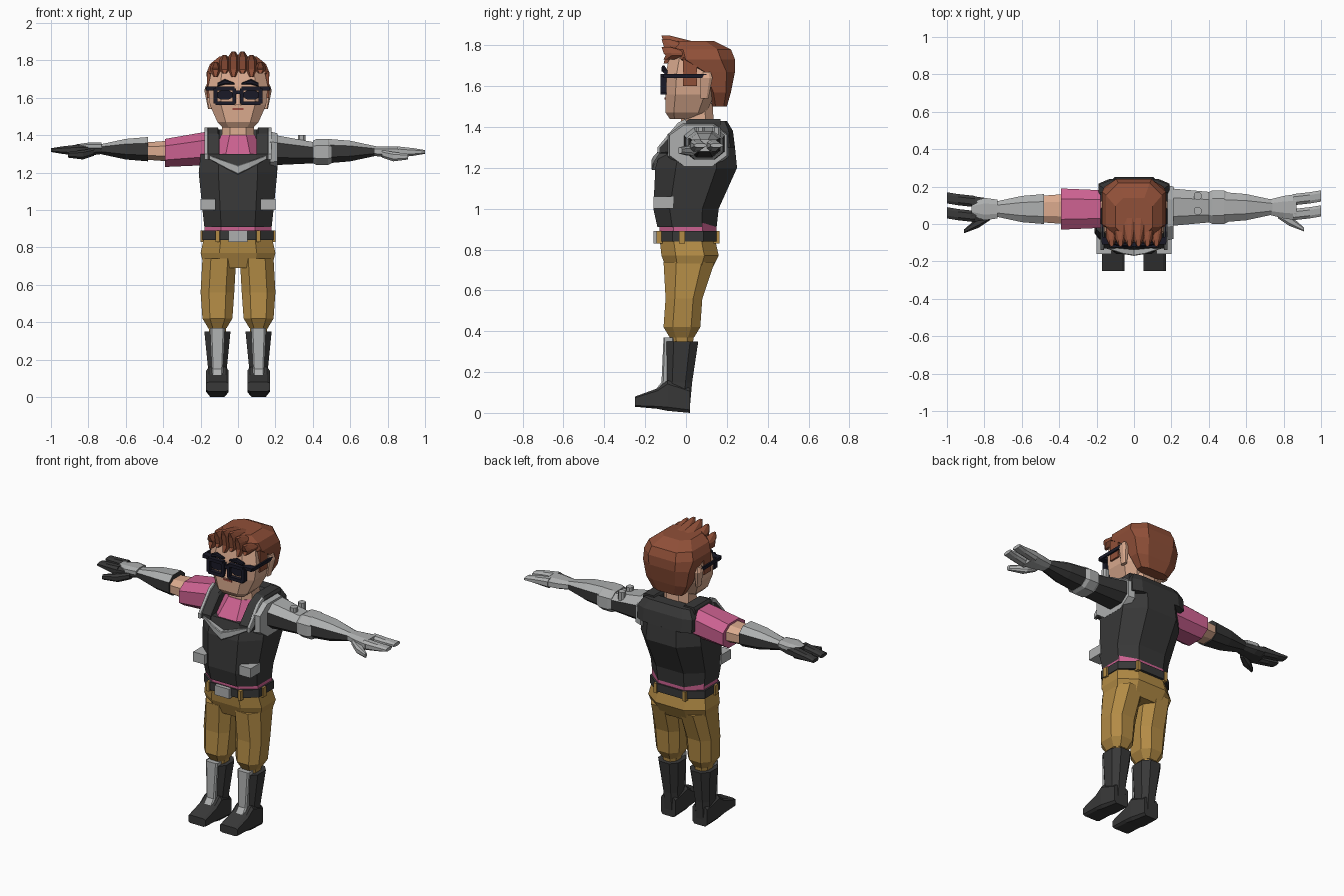
import bpy, bmesh, math
from mathutils import Vector

if "Cube" in bpy.data.objects:
    bpy.data.objects.remove(bpy.data.objects["Cube"])


def colour(name, red, green, blue):
    material = bpy.data.materials.new(name)
    material.use_nodes = True
    material.diffuse_color = (red, green, blue, 1)
    shader = material.node_tree.nodes["Principled BSDF"]
    shader.inputs["Base Color"].default_value = material.diffuse_color
    shader.inputs["Roughness"].default_value = .8
    return material


DARK = colour("charcoal", red=.04, green=.04, blue=.04)
BLACK = colour("black", red=.01, green=.01, blue=.02)
SILVER = colour("silver", red=.42, green=.43, blue=.43)
SKIN = colour("skin", red=.7, green=.4, blue=.27)
HAIR = colour("auburn", red=.28, green=.08, blue=.04)
PINK = colour("pink", red=.6, green=.12, blue=.28)
OCHRE = colour("ochre", red=.45, green=.26, blue=.06)
LIP = colour("lip red", red=.33, green=.07, blue=.05)

# Joints that the parts are measured from
GROUND = Vector((0, 0, 0))
LEG = Vector((.11, 0, 0))
WAIST = Vector((0, 0, .9))
COLLAR = Vector((.14, 0, 1.3))
CHIN = Vector((0, 0, 1.4))
LENS = CHIN + Vector((.07, -.11, .21))


def finish(name, bm, material, mirror, second=None, rule=None):
    bmesh.ops.recalc_face_normals(bm, faces=bm.faces)
    if rule:
        for face in bm.faces:
            face.material_index = int(rule(face.normal))
    mesh = bpy.data.meshes.new(name)
    bm.to_mesh(mesh)
    bm.free()
    mesh.materials.append(material)
    if second:
        mesh.materials.append(second)
    part = bpy.data.objects.new(name, mesh)
    bpy.context.scene.collection.objects.link(part)
    if mirror:
        part.modifiers.new("Mirror", 'MIRROR').use_mirror_merge = False


def cut(at, half, low, high, mid=0):
    """Cross-section: its place on the axis, half width about mid, and low to high."""
    return at, half, low, high, mid


def loft(name, material, axis, *cuts, origin=GROUND, chamfer=.25, side=1, mirror=False, **paint):
    """Skin chamfered rectangular cross-sections along an axis."""
    place = {'x': lambda t, a, b: (t * side, a, b),
             'y': lambda t, a, b: (a, t, b),
             'z': lambda t, a, b: (a, b, t)}[axis]
    bm, rings = bmesh.new(), []
    for at, half, low, high, mid in cuts:
        tall, centre = (high - low) / 2, (high + low) / 2
        inset = 1 - 2 * chamfer
        quarter = [(inset, 1), (1, inset)]
        corners = quarter + [(a, -b) for a, b in reversed(quarter)]
        corners += [(-a, -b) for a, b in corners]
        rings.append([bm.verts.new(origin + Vector(place(at, mid + a * half, centre + b * tall)))
                      for a, b in corners])
    for lower, upper in zip(rings, rings[1:]):
        for i in range(len(lower)):
            bm.faces.new((lower[i - 1], lower[i], upper[i], upper[i - 1]))
    bm.faces.new(rings[0])
    bm.faces.new(rings[-1])
    finish(name, bm, material, mirror, **paint)


def box(name, material, centre, size, origin=GROUND, mirror=False):
    bm = bmesh.new()
    bmesh.ops.create_cube(bm, size=1)
    bmesh.ops.scale(bm, vec=size, verts=bm.verts)
    bmesh.ops.translate(bm, vec=origin + Vector(centre), verts=bm.verts)
    finish(name, bm, material, mirror)


# Trousers
loft("trouser_hips", OCHRE, 'z',
     cut(at=.69, half=.18, low=-.09, high=.12),
     cut(at=.77, half=.2, low=-.12, high=.16),
     cut(at=.86, half=.18, low=-.13, high=.14))
loft("trouser_leg", OCHRE, 'z',
     cut(at=.37, half=.05, low=-.08, high=.04),
     cut(at=.42, half=.08, low=-.11, high=.07),
     cut(at=.56, half=.09, low=-.1, high=.08),
     cut(at=.74, half=.09, low=-.11, high=.14, mid=-.01), origin=LEG, mirror=True)
loft("shin", OCHRE, 'z',
     cut(at=.3, half=.04, low=-.07, high=.03),
     cut(at=.4, half=.05, low=-.08, high=.04), origin=LEG, mirror=True)

# Boots with shin guards
loft("boot_shaft", DARK, 'z',
     cut(at=.04, half=.05, low=-.1, high=.02),
     cut(at=.15, half=.05, low=-.1, high=.03),
     cut(at=.35, half=.07, low=-.1, high=.06), origin=LEG, mirror=True)
loft("boot_foot", DARK, 'y',
     cut(at=-.25, half=.06, low=.03, high=.08),
     cut(at=-.14, half=.06, low=.02, high=.12),
     cut(at=-.09, half=.06, low=.01, high=.16),
     cut(at=.02, half=.05, low=0, high=.12), origin=LEG, chamfer=.12, mirror=True)
loft("shin_guard", SILVER, 'z',
     cut(at=.1, half=.03, low=-.16, high=-.05),
     cut(at=.15, half=.03, low=-.12, high=-.05),
     cut(at=.37, half=.04, low=-.11, high=-.06), origin=LEG, chamfer=.12, mirror=True)

# Belt
loft("belt", DARK, 'z',
     cut(at=-.06, half=.19, low=-.14, high=.16),
     cut(at=-.01, half=.19, low=-.14, high=.16), origin=WAIST)
box("belt_buckle", SILVER, centre=(0, -.14, -.04), size=(.1, .04, .06), origin=WAIST)
for place, x, y in [("front", .11, -.13), ("side", .19, -.02), ("back", .1, .15)]:
    box(f"{place}_belt_loop", OCHRE, centre=(x, y, -.04), size=(.02, .03, .06),
        origin=WAIST, mirror=True)

# Shirt
loft("shirt_hem", PINK, 'z',
     cut(at=-.03, half=.18, low=-.13, high=.15),
     cut(at=.03, half=.18, low=-.13, high=.15), origin=WAIST)
loft("shirt_collar", PINK, 'z',
     cut(at=.4, half=.13, low=-.11, high=.2),
     cut(at=.5, half=.09, low=-.03, high=.15), origin=WAIST)

# Armoured vest
loft("vest", DARK, 'z',
     cut(at=.01, half=.18, low=-.14, high=.15),
     cut(at=.1, half=.19, low=-.16, high=.16),
     cut(at=.3, half=.21, low=-.15, high=.25),
     cut(at=.4, half=.2, low=-.12, high=.24), origin=WAIST)
loft("vest_upper_back", DARK, 'z',
     cut(at=.4, half=.19, low=.08, high=.24),
     cut(at=.48, half=.19, low=.09, high=.23),
     cut(at=.53, half=.16, low=.13, high=.2), origin=WAIST, chamfer=.15)
loft("shoulder_strap", DARK, 'y',
     cut(at=-.13, half=.04, low=-.03, high=0),
     cut(at=-.04, half=.04, low=-.03, high=.11),
     cut(at=.02, half=.04, low=0, high=.14),
     cut(at=.17, half=.04, low=0, high=.14), origin=COLLAR, chamfer=.1, mirror=True)
loft("strap_trim", SILVER, 'y',
     cut(at=-.14, half=.01, low=-.03, high=0, mid=.03),
     cut(at=-.04, half=.01, low=.03, high=.12, mid=.03),
     cut(at=0, half=.01, low=.1, high=.14, mid=.03), origin=COLLAR, chamfer=.1, mirror=True)
loft("chest_chevron", SILVER, 'x',
     cut(at=0, half=.02, low=-.11, high=-.06, mid=-.15),
     cut(at=.06, half=.02, low=-.08, high=-.04, mid=-.14),
     cut(at=.15, half=.02, low=-.03, high=-.01, mid=-.11),
     origin=COLLAR * Vector((0, 0, 1)).z * 1 - Vector((COLLAR.x, 0, 0)), chamfer=.1, mirror=True)
box("vest_pouch", SILVER, centre=(.16, -.11, .13), size=(.08, .1, .06), origin=WAIST, mirror=True)

# Neck and face
loft("neck", SKIN, 'z',
     cut(at=-.05, half=.09, low=-.03, high=.14),
     cut(at=.12, half=.08, low=-.02, high=.13), origin=CHIN)
loft("head", SKIN, 'z',
     cut(at=.04, half=.08, low=-.08, high=.04),
     cut(at=.07, half=.11, low=-.1, high=.1),
     cut(at=.16, half=.15, low=-.1, high=.14),
     cut(at=.26, half=.16, low=-.1, high=.17),
     cut(at=.35, half=.14, low=-.08, high=.17), origin=CHIN, chamfer=.2)
loft("ear", SKIN, 'z',
     cut(at=.14, half=.01, low=.07, high=.11, mid=.15),
     cut(at=.24, half=.02, low=.07, high=.13, mid=.16),
     cut(at=.27, half=.01, low=.08, high=.12, mid=.16), origin=CHIN, mirror=True)
loft("nose", SKIN, 'z',
     cut(at=.16, half=.02, low=-.12, high=-.09),
     cut(at=.22, half=.01, low=-.1, high=-.09), origin=CHIN)
box("mouth", LIP, centre=(0, -.1, .14), size=(.06, .01, .01), origin=CHIN)
loft("eye", BLACK, 'y',
     cut(at=0, half=.04, low=-.02, high=.03),
     cut(at=.01, half=.04, low=-.02, high=.03), origin=LENS, mirror=True)
loft("eyebrow", BLACK, 'x',
     cut(at=-.05, half=.01, low=.06, high=.07),
     cut(at=0, half=.01, low=.06, high=.09),
     cut(at=.04, half=.01, low=.05, high=.07, mid=.01), origin=LENS, mirror=True)

# Glasses
for end, sign in [("inner", -1), ("outer", 1)]:
    box(f"glasses_{end}_rim", BLACK, centre=(sign * .05, 0, 0), size=(.02, .03, .08),
        origin=LENS, mirror=True)
for end, sign in [("lower", -1), ("upper", 1)]:
    box(f"glasses_{end}_rim", BLACK, centre=(0, 0, sign * .04), size=(.1, .03, .02),
        origin=LENS, mirror=True)
box("glasses_bridge", BLACK, centre=(-.07, 0, .02), size=(.04, .02, .02), origin=LENS)
box("glasses_hinge", BLACK, centre=(.07, .02, .04), size=(.06, .04, .02), origin=LENS, mirror=True)
box("glasses_temple", BLACK, centre=(.1, .11, .04), size=(.01, .2, .02), origin=LENS, mirror=True)

# Hair: main mass, sideburns and a row of upright tufts
loft("hair", HAIR, 'z',
     cut(at=.1, half=.1, low=.13, high=.2),
     cut(at=.17, half=.14, low=.11, high=.22),
     cut(at=.27, half=.16, low=.05, high=.24),
     cut(at=.33, half=.17, low=-.07, high=.24),
     cut(at=.38, half=.15, low=-.08, high=.22),
     cut(at=.42, half=.1, low=-.06, high=.14), origin=CHIN, chamfer=.22)
box("sideburn", HAIR, centre=(.15, .02, .27), size=(.03, .07, .14), origin=CHIN, mirror=True)
tufts = 6
for i in range(tufts):
    x = .24 * (i / (tufts - 1) - .5)
    tip = .45 - 4 * x * x
    loft(f"hair_tuft_{i}", HAIR, 'z',
         cut(at=.31 + i % 2 * .02, half=.01, low=-.11, high=-.06, mid=x),
         cut(at=.35, half=.03, low=-.1, high=.02, mid=x),
         cut(at=tip - .03, half=.03, low=-.11, high=.04, mid=x),
         cut(at=tip, half=.01, low=-.12, high=-.08, mid=x), origin=CHIN)


# Hands and forearms, shared by both arms
def plated(normal):
    return normal.z > .35


def arm(name, side, shoulder, hand_colour):
    def limb(part, material, *cuts, **options):
        loft(f"{name}_{part}", material, 'x', *cuts, origin=shoulder, side=side, **options)

    limb("forearm", DARK,
         cut(at=.48, half=.08, low=-.06, high=.07),
         cut(at=.6, half=.07, low=-.05, high=.06),
         cut(at=.74, half=.04, low=-.02, high=.03), second=SILVER, rule=plated)
    limb("palm", hand_colour,
         cut(at=.72, half=.04, low=-.02, high=.03),
         cut(at=.8, half=.06, low=-.03, high=.03),
         cut(at=.87, half=.07, low=-.03, high=.03))
    for finger, mid in [("outer", .05), ("inner", -.03)]:
        limb(f"{finger}_fingers", hand_colour,
             cut(at=.85, half=.03, low=-.03, high=.03, mid=mid - .01),
             cut(at=.94, half=.03, low=-.02, high=.02, mid=mid),
             cut(at=1, half=.03, low=-.01, high=.01, mid=mid + .01))
    limb("thumb", hand_colour,
         cut(at=.77, half=.02, low=-.03, high=.01, mid=-.04),
         cut(at=.83, half=.03, low=-.05, high=0, mid=-.07),
         cut(at=.91, half=.01, low=-.04, high=-.01, mid=-.12))
    return limb


# Right arm: short sleeve, bare elbow, gloved hand
limb = arm("right", -1, Vector((0, .08, 1.32)), DARK)
limb("sleeve", PINK,
     cut(at=.16, half=.1, low=-.08, high=.1),
     cut(at=.39, half=.11, low=-.09, high=.06))
limb("elbow", SKIN,
     cut(at=.37, half=.08, low=-.06, high=.05),
     cut(at=.51, half=.07, low=-.05, high=.04))
limb("hand_plate", SILVER,
     cut(at=.73, half=.05, low=0, high=.04),
     cut(at=.8, half=.06, low=0, high=.04),
     cut(at=.87, half=.03, low=0, high=.03))

# Left arm: fully armoured
limb = arm("left", 1, Vector((0, .09, 1.31)), SILVER)
limb("shoulder_ring", SILVER,
     cut(at=.17, half=.15, low=-.11, high=.11, mid=-.03),
     cut(at=.21, half=.14, low=-.1, high=.1, mid=-.03))
limb("upper_arm", DARK,
     cut(at=.2, half=.1, low=-.07, high=.09),
     cut(at=.42, half=.08, low=-.06, high=.05), second=SILVER, rule=plated)
limb("elbow_cuff", SILVER,
     cut(at=.4, half=.08, low=-.06, high=.06),
     cut(at=.42, half=.09, low=-.07, high=.07),
     cut(at=.48, half=.09, low=-.07, high=.07),
     cut(at=.5, half=.08, low=-.06, high=.06))
for end, y in [("front", .07), ("back", .15)]:
    loft(f"{end}_arm_bolt", SILVER, 'z',
         cut(at=.03, half=.02, low=y - .02, high=y + .02, mid=.2),
         cut(at=.1, half=.02, low=y - .02, high=y + .02, mid=.2), origin=COLLAR)
